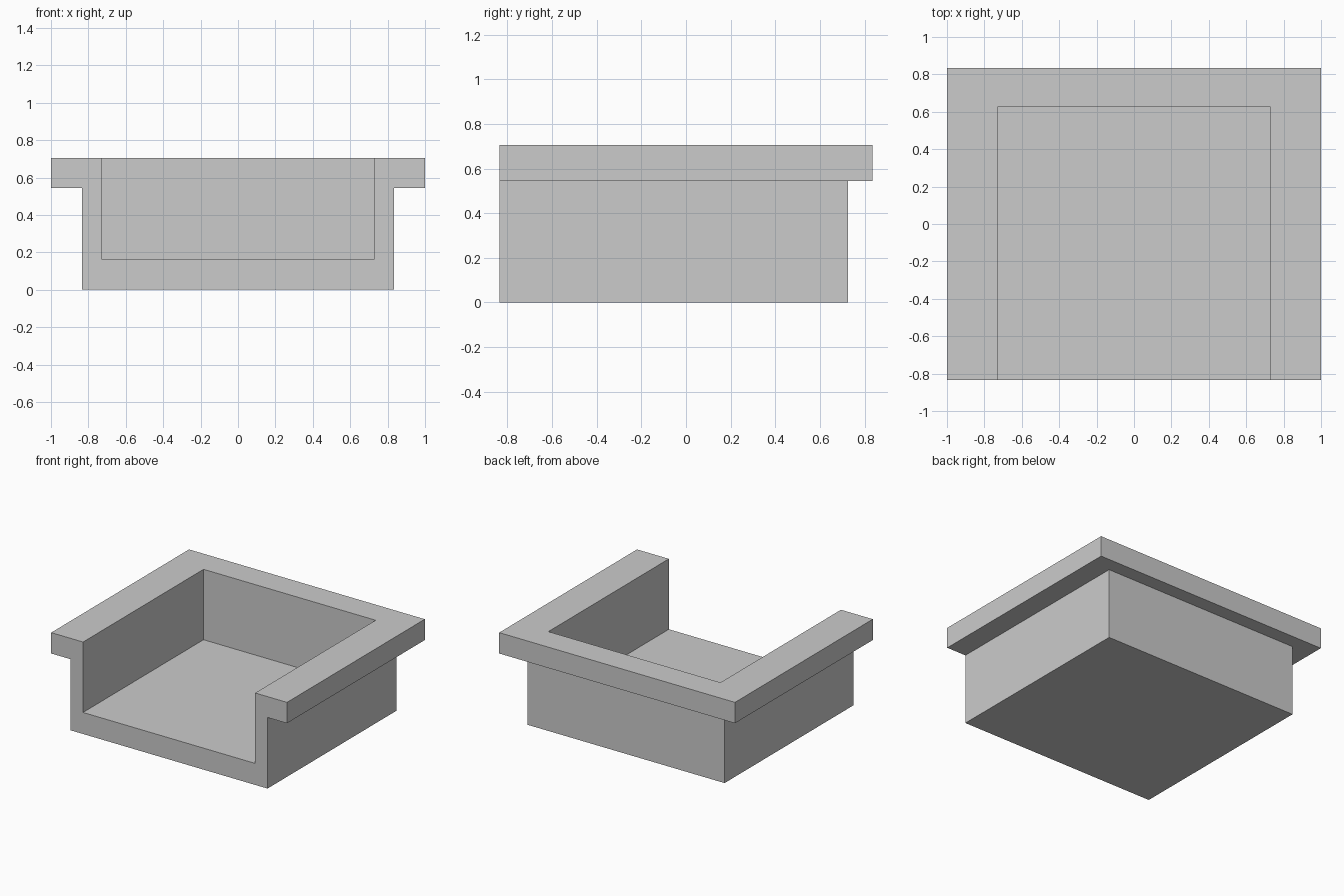
import bpy

cube = bpy.data.objects.get("Cube")
if cube:
    bpy.data.objects.remove(cube, do_unlink=True)

grey = bpy.data.materials.new("plain_grey")
grey.use_nodes = True
colour = (0.6, 0.6, 0.6, 1)
grey.diffuse_color = colour
grey.node_tree.nodes["Principled BSDF"].inputs["Base Color"].default_value = colour


def box(name, low, high):
    """Axis-aligned box between two corners."""
    bpy.ops.mesh.primitive_cube_add(size=1)
    ob = bpy.context.object
    ob.name = name
    for v in ob.data.vertices:
        v.co = [lo if c < 0 else hi for c, lo, hi in zip(v.co, low, high)]
    ob.data.materials.append(grey)
    return ob


def combine(target, tool, operation):
    """Boolean a helper box into the target and drop the helper."""
    mod = target.modifiers.new(operation.lower(), 'BOOLEAN')
    mod.operation = operation
    mod.solver = 'EXACT'
    mod.object = tool
    bpy.context.view_layer.objects.active = target
    bpy.ops.object.modifier_apply(modifier=mod.name)
    bpy.data.objects.remove(tool, do_unlink=True)


FRONT = -0.835
RIM_BOTTOM, TOP = 0.545, 0.705

# Basin body with an overhanging rim on the sides and back
basin = box("open_front_basin", (-0.835, FRONT, 0), (0.835, 0.725, TOP))
rim = box("rim", (-1, FRONT, RIM_BOTTOM), (1, 0.835, TOP))
combine(basin, rim, 'UNION')

# Cavity, open at the top and front
cavity = box("cavity_cutter", (-0.73, FRONT - 0.2, 0.165), (0.73, 0.625, TOP + 0.2))
combine(basin, cavity, 'DIFFERENCE')
